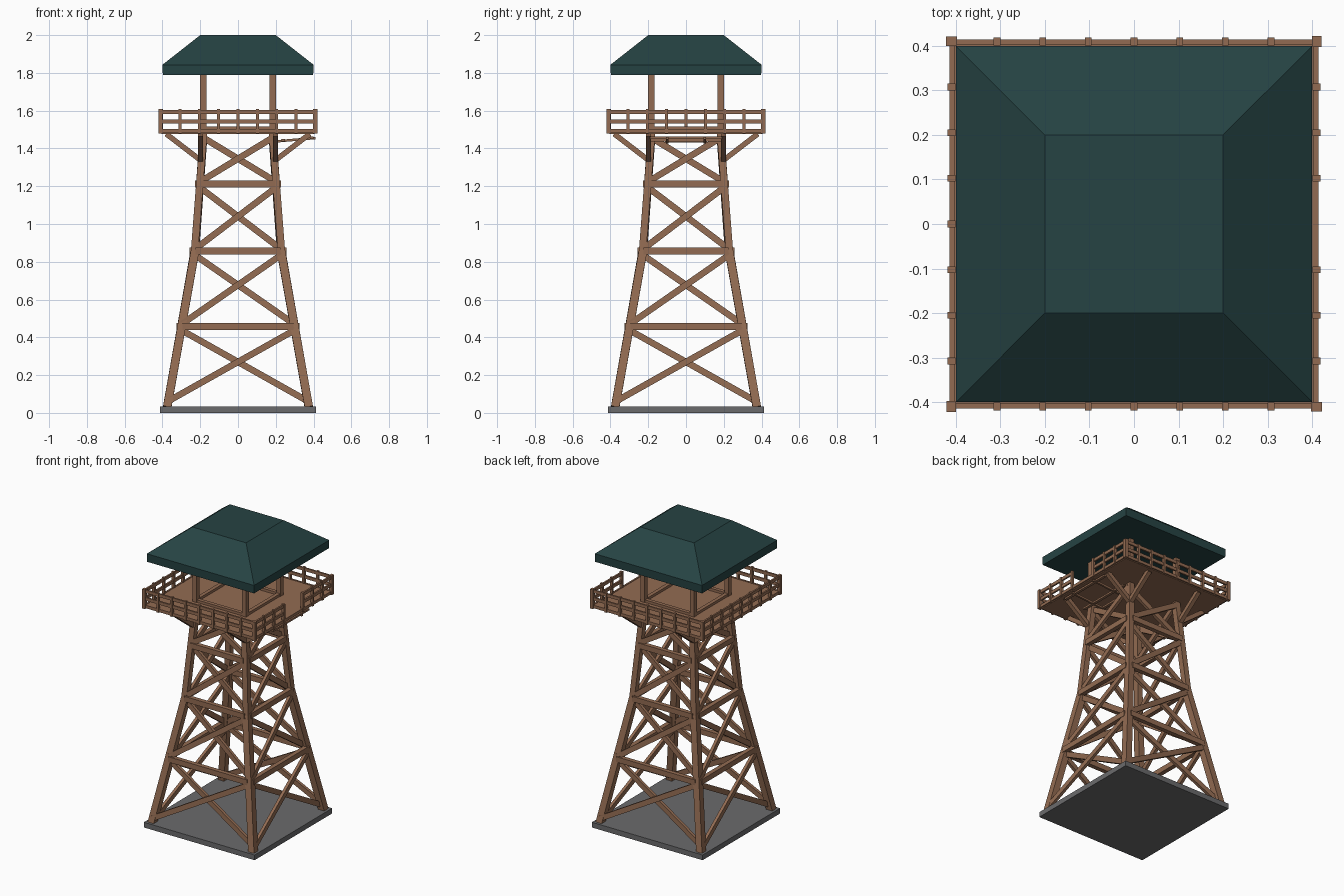
import bpy, bmesh, math
from mathutils import Vector, Matrix

if "Cube" in bpy.data.objects:
    bpy.data.objects.remove(bpy.data.objects["Cube"])


def material(name, col):
    m = bpy.data.materials.new(name)
    m.diffuse_color = (*col, 1)
    m.use_nodes = True
    m.node_tree.nodes["Principled BSDF"].inputs["Base Color"].default_value = m.diffuse_color
    return m


wood = material("brown_wood", (0.29, 0.148, 0.084))
slate = material("dark_green_roof", (0.019, 0.056, 0.056))
stone = material("grey_stone", (0.145, 0.145, 0.15))


def finish(bm, name, mat):
    bmesh.ops.recalc_face_normals(bm, faces=bm.faces)
    me = bpy.data.meshes.new(name)
    bm.to_mesh(me)
    bm.free()
    me.materials.append(mat)
    ob = bpy.data.objects.new(name, me)
    bpy.context.collection.objects.link(ob)
    return ob


def box(bm, c, s):
    bmesh.ops.create_cube(bm, size=1, matrix=Matrix.Translation(c) @ Matrix.Diagonal((*s, 1)))


def beam(bm, p, q, wide, deep, out=(0, -1, 0)):
    """Square-cut timber from p to q; deep is measured along out."""
    p, q = Vector(p), Vector(q)
    z = (q - p).normalized()
    x = Vector(out).cross(z).normalized()
    y = z.cross(x)
    rot = Matrix((x, y, z)).transposed().to_4x4()
    m = Matrix.Translation((p + q) / 2) @ rot @ Matrix.Diagonal((wide, deep, (q - p).length, 1))
    bmesh.ops.create_cube(bm, size=1, matrix=m)


def turn(bm, k):
    bmesh.ops.rotate(bm, verts=bm.verts, cent=(0, 0, 0), matrix=Matrix.Rotation(k * math.pi / 2, 3, 'Z'))


def leg_x(z):
    """Distance of the leg centre line from the axis at height z."""
    if z < 0.86:
        return 0.375 + (0.229 - 0.375) * (z - 0.03) / 0.83
    return 0.226 + (0.182 - 0.226) * (z - 0.86) / 0.62


# stone base slab
bm = bmesh.new()
box(bm, (0, 0, 0.0175), (0.826, 0.826, 0.035))
finish(bm, "base_slab", stone)

# deck floor
bm = bmesh.new()
box(bm, (0, 0, 1.488), (0.81, 0.81, 0.022))
finish(bm, "deck_floor", wood)

sides = ["front", "right", "back", "left"]
tiers = [0.05, 0.458, 0.857, 1.212, 1.475]
for k, side in enumerate(sides):
    # leg in two straight parts, plus the upright carrying the roof
    bm = bmesh.new()
    for a, b, w in ((0.03, 0.87, 0.044), (0.85, 1.48, 0.038)):
        beam(bm, (-leg_x(a), -leg_x(a), a), (-leg_x(b), -leg_x(b), b), w, w)
    turn(bm, k)
    finish(bm, side + "_leg", wood)

    bm = bmesh.new()
    box(bm, (-0.184, -0.184, 1.64), (0.032, 0.032, 0.32))
    turn(bm, k)
    finish(bm, side + "_roof_post", wood)

    # horizontal ties and crossed braces
    bm = bmesh.new()
    for z in tiers[1:4]:
        r = leg_x(z)
        beam(bm, (-r + 0.005, -r - 0.012, z), (r - 0.005, -r - 0.012, z), 0.036, 0.03)
    for a, b in zip(tiers, tiers[1:]):
        a, b = a + 0.012, b - 0.018
        ra, rb = leg_x(a), leg_x(b)
        for s, d in ((1, -0.01), (-1, 0.01)):
            beam(bm, (-s * ra, -ra + d, a), (s * rb, -rb + d, b), 0.034, 0.02)
    turn(bm, k)
    finish(bm, side + "_bracing", wood)

    # struts under the overhanging deck, and sill between the roof posts
    bm = bmesh.new()
    for s in (-1, 1):
        beam(bm, (s * 0.198, -0.195, 1.335), (s * 0.198, -0.38, 1.477), 0.028, 0.028, (1, 0, 0))
    box(bm, (0, -0.184, 1.506), (0.34, 0.025, 0.02))
    turn(bm, k)
    finish(bm, side + "_deck_struts", wood)

    # railing, with an opening in the right side
    bm = bmesh.new()
    gap = side == "right"
    for i in range(-4, 4):
        x = i * 0.1025
        if not (gap and i == 0):
            w = 0.021 if i == -4 else 0.015
            box(bm, (x, -0.41, 1.543), (w, w + 0.003, 0.13))
    for z in (1.594, 1.543):
        spans = ((-0.41, -0.1), (0.1, 0.41)) if gap else ((-0.41, 0.41),)
        for a, b in spans:
            box(bm, ((a + b) / 2, -0.409, z), (b - a, 0.011, 0.021))
    box(bm, (0, -0.409, 1.492), (0.82, 0.011, 0.02))
    turn(bm, k)
    finish(bm, side + "_railing", wood)

# folded gate hanging just below the deck at the opening
bm = bmesh.new()
for y in (-0.1, 0.1):
    beam(bm, (0.15, y, 1.433), (0.41, y, 1.455), 0.013, 0.013)
for x, z in ((0.165, 1.437), (0.24, 1.443), (0.39, 1.456)):
    box(bm, (x, 0, z), (0.018, 0.38 if x > 0.2 else 0.22, 0.012))
finish(bm, "folded_gate", wood)

# hipped roof with upright eave and flat top
bm = bmesh.new()
rings = []
for r, z in ((0.398, 1.788), (0.4, 1.843), (0.2, 2.0)):
    rings.append([bm.verts.new((sx * r, sy * r, z)) for sx, sy in ((-1, -1), (1, -1), (1, 1), (-1, 1))])
for lo, hi in zip(rings, rings[1:]):
    for i in range(4):
        j = (i + 1) % 4
        bm.faces.new((lo[i], lo[j], hi[j], hi[i]))
bm.faces.new(rings[0])
bm.faces.new(rings[-1])
finish(bm, "roof", slate)
